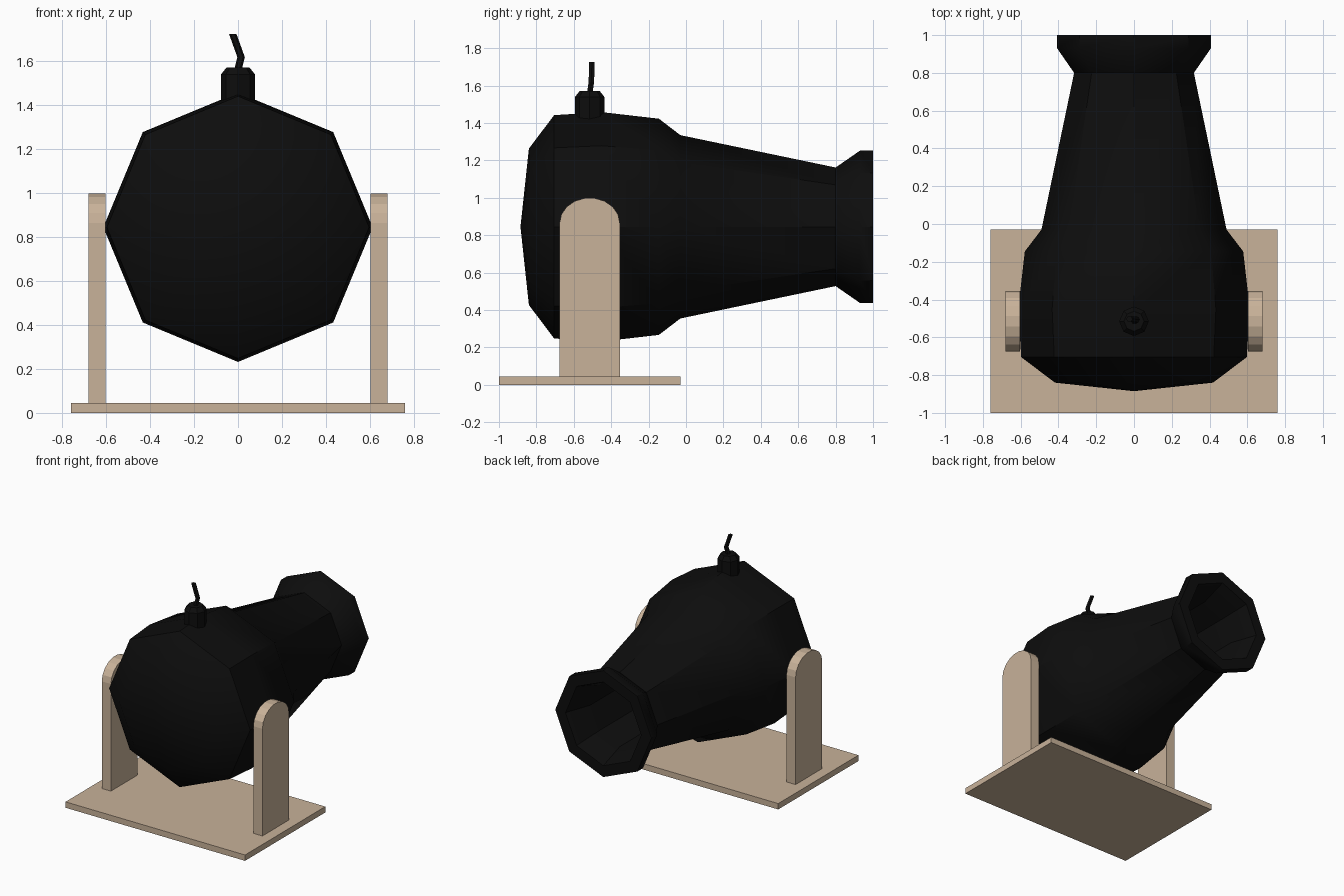
import bpy, bmesh, math
from mathutils import Matrix, Vector

if "Cube" in bpy.data.objects:
    bpy.data.objects.remove(bpy.data.objects["Cube"])


def material(name, color):
    m = bpy.data.materials.new(name)
    m.diffuse_color = (*color, 1)
    m.use_nodes = True
    m.node_tree.nodes["Principled BSDF"].inputs["Base Color"].default_value = m.diffuse_color
    return m


IRON = material("black_iron", (0.004, 0.004, 0.004))
WOOD = material("pale_wood", (0.58, 0.445, 0.32))


def finish(name, bm, mat, smooth=None):
    bmesh.ops.recalc_face_normals(bm, faces=bm.faces)
    mesh = bpy.data.meshes.new(name)
    bm.to_mesh(mesh)
    bm.free()
    mesh.materials.append(mat)
    ob = bpy.data.objects.new(name, mesh)
    bpy.context.collection.objects.link(ob)
    if smooth:
        bpy.ops.object.select_all(action='DESELECT')
        ob.select_set(True)
        bpy.context.view_layer.objects.active = ob
        bpy.ops.object.shade_smooth_by_angle(angle=math.radians(smooth))
    return ob


def lathe(name, profile, matrix, mat, smooth, sides=8):
    """Revolve (radius, height) pairs around local z, then place with matrix."""
    bm = bmesh.new()
    vs = [bm.verts.new((r, 0, h)) for r, h in profile]
    edges = [bm.edges.new(p) for p in zip(vs, vs[1:])]
    bmesh.ops.spin(bm, geom=vs + edges, cent=(0, 0, 0), axis=(0, 0, 1),
                   angle=math.tau, steps=sides, use_duplicate=False)
    bmesh.ops.remove_doubles(bm, verts=bm.verts, dist=1e-4)
    bmesh.ops.transform(bm, matrix=matrix, verts=bm.verts)
    return finish(name, bm, mat, smooth)


def extrude_x(name, outline, x0, x1, mat, smooth=None):
    """Extrude a (y, z) outline from x0 to x1."""
    bm = bmesh.new()
    face = bm.faces.new([bm.verts.new((x0, y, z)) for y, z in outline])
    top = bmesh.ops.extrude_face_region(bm, geom=[face])["geom"]
    bmesh.ops.translate(bm, vec=(x1 - x0, 0, 0),
                        verts=[g for g in top if isinstance(g, bmesh.types.BMVert)])
    return finish(name, bm, mat, smooth)


# Barrel: eight-sided body, flared muzzle and hollow bore, revolved around y
barrel_profile = [(0, -0.885), (0.418, -0.84), (0.597, -0.705), (0.613, -0.45),
                  (0.578, -0.145), (0.49, -0.03), (0.317, 0.8), (0.407, 0.93),
                  (0.407, 1.0), (0.32, 1.0), (0.25, 0.8), (0.25, 0.1), (0, 0.1)]
lathe("barrel", barrel_profile,
      Matrix.Translation((0, 0, 0.845)) @ Matrix.Rotation(-math.pi / 2, 4, 'X'), IRON, 40)

# Fuse holder on top of the barrel
lathe("fuse_holder", [(0, 1.38), (0.078, 1.38), (0.078, 1.54), (0.053, 1.572), (0, 1.572)],
      Matrix.Translation((0, -0.515, 0)), IRON, 30)

# Bent fuse
bm = bmesh.new()
path = [(-0.003, -0.516, 1.55), (0.014, -0.506, 1.62), (-0.024, -0.503, 1.725)]
rings = [[bm.verts.new(Vector(p) + Vector((0.017 * math.cos(a), 0.017 * math.sin(a), 0)))
          for a in (i * math.tau / 6 for i in range(6))] for p in path]
for a, b in zip(rings, rings[1:]):
    for i in range(6):
        j = (i + 1) % 6
        bm.faces.new((a[i], a[j], b[j], b[i]))
bm.faces.new(rings[0])
bm.faces.new(rings[-1])
finish("fuse", bm, IRON)

# Base board
extrude_x("base_board", [(-1, 0), (-0.03, 0), (-0.03, 0.045), (-1, 0.045)], -0.76, 0.76, WOOD)

# Two round-topped side posts
arch = [(-0.515 + 0.161 * math.cos(t), 0.865 + 0.135 * math.sin(t))
        for t in (i * math.pi / 9 for i in range(10))]
outline = [(-0.676, 0.04), (-0.354, 0.04)] + arch
for side, s in (("left", -1), ("right", 1)):
    extrude_x(side + "_post", outline, s * 0.603, s * 0.68, WOOD)
